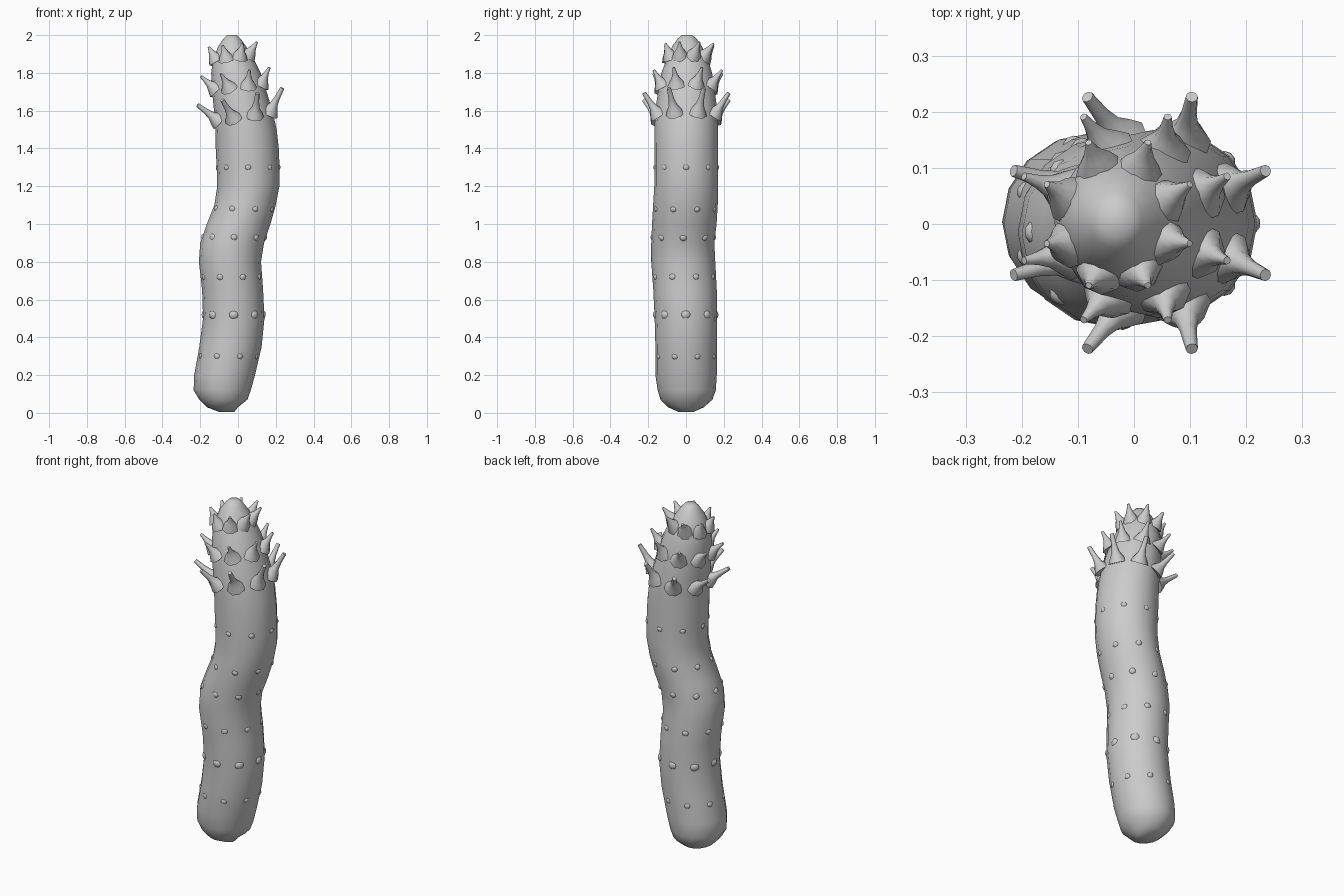
import bpy, bmesh, math
from mathutils import Vector

if "Cube" in bpy.data.objects:
    bpy.data.objects.remove(bpy.data.objects["Cube"])

SIDES = 16
# body sections: z, x left, x right, y front, y back
ROWS = [(0.005, -.10, -.02, -.04, .04), (0.03, -.165, .0, -.095, .095),
        (0.07, -.205, .05, -.135, .14), (0.12, -.235, .068, -.15, .158),
        (0.2, -.232, .09, -.162, .163), (0.35, -.205, .125, -.162, .163),
        (0.5, -.185, .14, -.166, .165), (0.65, -.19, .133, -.173, .163),
        (0.8, -.207, .122, -.184, .155), (0.9, -.2, .138, -.184, .15),
        (1.0, -.165, .172, -.18, .162), (1.1, -.125, .2, -.174, .168),
        (1.2, -.11, .219, -.168, .17), (1.3, -.113, .22, -.168, .17),
        (1.4, -.118, .216, -.168, .17), (1.5, -.12, .205, -.167, .169),
        (1.6, -.127, .182, -.163, .166), (1.7, -.137, .152, -.148, .153),
        (1.8, -.142, .12, -.13, .138), (1.88, -.13, .08, -.1, .114),
        (1.94, -.105, .043, -.073, .085), (1.98, -.078, .015, -.045, .057),
        (2.0, -.058, -.005, -.022, .034)]


def section(z):
    """Interpolated centre and radii of the body at height z."""
    for a, b in zip(ROWS, ROWS[1:]):
        if a[0] <= z <= b[0]:
            t = (z - a[0]) / (b[0] - a[0])
            l, r, f, k = (a[i] + (b[i] - a[i]) * t for i in range(1, 5))
            return (l + r) / 2, (f + k) / 2, (r - l) / 2, (k - f) / 2


def on_body(z, ang):
    cx, cy, rx, ry = section(z)
    return Vector((cx + rx * math.cos(ang), cy + ry * math.sin(ang), z))


def loft(bm, rings):
    """Skin a list of vertex rings and cap both ends."""
    rings = [[bm.verts.new(p) for p in ring] for ring in rings]
    n = len(rings[0])
    for a, b in zip(rings, rings[1:]):
        for i in range(n):
            j = (i + 1) % n
            bm.faces.new((a[i], a[j], b[j], b[i]))
    bm.faces.new(rings[0][::-1])
    bm.faces.new(rings[-1])


def finish(name, bm, angle=50):
    bmesh.ops.recalc_face_normals(bm, faces=bm.faces)
    me = bpy.data.meshes.new(name)
    bm.to_mesh(me)
    bm.free()
    ob = bpy.data.objects.new(name, me)
    bpy.context.collection.objects.link(ob)
    bpy.ops.object.select_all(action='DESELECT')
    ob.select_set(True)
    bpy.context.view_layer.objects.active = ob
    bpy.ops.object.shade_smooth_by_angle(angle=math.radians(angle))
    return ob


# curved trunk
bm = bmesh.new()
loft(bm, [[on_body(r[0], 2 * math.pi * i / SIDES) for i in range(SIDES)] for r in ROWS])
finish("body", bm, 60)


def spike(bm, base, tip, profile):
    d = tip - base
    axis = d.normalized()
    u = axis.orthogonal().normalized()
    v = axis.cross(u)
    loft(bm, [[base + d * t + (u * math.cos(a) + v * math.sin(a)) * r
               for a in (2 * math.pi * i / 8 for i in range(8))] for t, r in profile])


# three crowns of flared spikes: base z, tip z, tilt, tip centre x, y, tip radius, profile
CROWNS = {
    "lower_spikes": (1.575, 1.675, .2, .01, .002, .243,
                     [(-.12, .05), (.1, .036), (.28, .022), (.55, .015), (1, .011)]),
    "middle_spikes": (1.735, 1.805, .13, -.015, .01, .196,
                      [(-.2, .05), (.1, .034), (.35, .02), (.65, .012), (1, .007)]),
    "upper_spikes": (1.89, 1.95, .1, -.028, .018, .138,
                     [(-.3, .045), (.1, .033), (.4, .02), (.7, .012), (1, .006)]),
}
for name, (bz, tz, tilt, cx, cy, rad, prof) in CROWNS.items():
    bm = bmesh.new()
    for k in range(8):
        a = math.radians(22.5 + 45 * k)
        base = on_body(bz + tilt * .12 * math.cos(a), a)
        tip = Vector((cx + rad * math.cos(a), cy + rad * math.sin(a),
                      tz + tilt * rad * math.cos(a)))
        spike(bm, base, tip, prof)
    finish(name, bm)


# rings of low nubs down the trunk: height, angle offset, size
bm = bmesh.new()
for z, off, size in [(.3, 22.5, .02), (.52, 0, .03), (.72, 22.5, .022),
                     (.93, 0, .022), (1.08, 22.5, .02), (1.3, 0, .02)]:
    for k in range(8):
        a = math.radians(off + 45 * k)
        p = on_body(z, a) - Vector((math.cos(a), math.sin(a), 0)) * size * .72
        vs = bmesh.ops.create_icosphere(bm, subdivisions=2, radius=size)["verts"]
        bmesh.ops.translate(bm, verts=vs, vec=p)
finish("trunk_nubs", bm)
